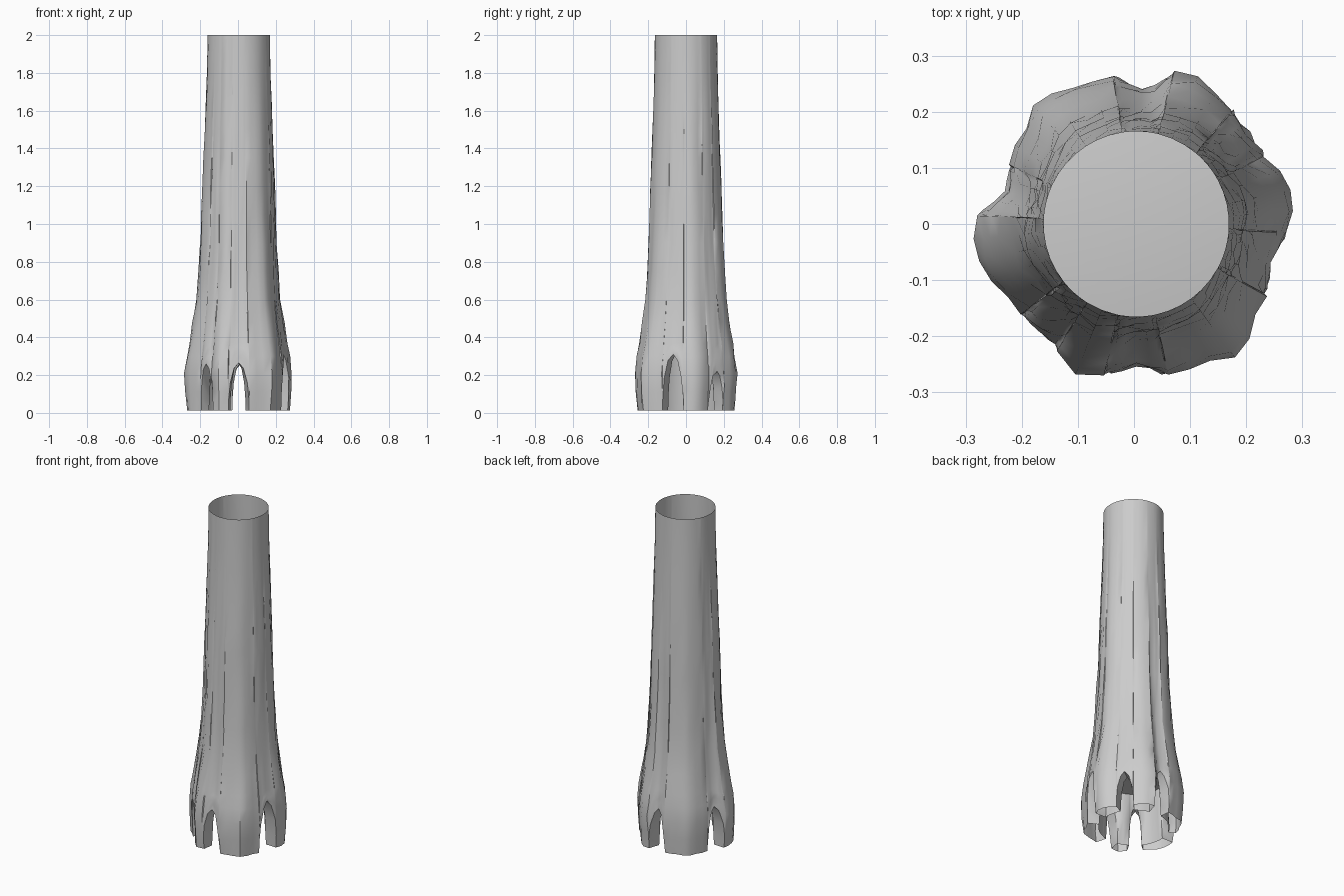
import bpy, bmesh, math, random

if "Cube" in bpy.data.objects:
    bpy.data.objects.remove(bpy.data.objects["Cube"])

random.seed(4)
TOP_R, BASE = 0.165, 0.012

# Irregular outline of the flared foot: (angle, radius)
OUTLINE = [(0, .272), (7, .29), (17, .282), (28, .258), (45, .262), (65, .282), (75, .284),
           (82, .25), (90, .246), (100, .27), (113, .268), (127, .287), (140, .262),
           (155, .248), (166, .245), (178, .288), (197, .29), (215, .255), (226, .268),
           (236, .26), (247, .293), (257, .275), (270, .258), (282, .275), (298, .278),
           (309, .303), (320, .272), (335, .262), (347, .262), (360, .272)]
# How strongly the foot outline shows at each height
FLARE = [(0, .88), (.1, .95), (.2, 1), (.3, .9), (.4, .74), (.6, .48), (.9, .31),
         (1.2, .22), (1.5, .12), (1.8, .03), (2, 0)]
# Arched openings: (start angle, end angle, crown height)
ARCHES = [(28, 50, .22), (76, 99, .26), (155, 177, .27), (218, 238, .26),
          (258, 282, .265), (331, 357, .31)]


def lerp_table(table, t):
    for (a, va), (b, vb) in zip(table, table[1:]):
        if a <= t <= b:
            return va + (vb - va) * (t - a) / (b - a)
    return table[-1][1]


# Columns around the trunk: (angle, lowest height, start of an arch span?)
columns = []
for i, (a, b, crown) in enumerate(ARCHES):
    for u in (-1, -.96, -.8, -.45, 0, .45, .8, .96, 1):
        low = max(BASE, crown * math.sqrt(1 - u * u))
        columns.append(((a + b) / 2 + u * (b - a) / 2, low, u < 1))
    nxt = ARCHES[(i + 1) % len(ARCHES)][0] + (360 if i == len(ARCHES) - 1 else 0)
    n = max(2, round((nxt - b) / 8))
    for k in range(1, n):
        columns.append((b + (nxt - b) * k / n, BASE, False))

bm = bmesh.new()


def ring_vert(angle, r, z, cx=0.0):
    a = math.radians(angle)
    return bm.verts.new((cx + r * math.cos(a), r * math.sin(a), z))


UPPER = [.37, .48, .6, .75, .9, 1.05, 1.2, 1.35, 1.5, 1.65, 1.8, 2.0]
outer, inner = [], []
for angle, low, _ in columns:
    full = lerp_table(OUTLINE, angle % 360)
    heights = [low + (UPPER[0] - low) * t for t in (0, .28, .55, .8)] + UPPER
    col = []
    for z in heights:
        f = lerp_table(FLARE, z)
        r = TOP_R + (full - TOP_R) * f + random.uniform(-.004, .004) * min(1, 2 - z)
        col.append(ring_vert(angle, r, z, .004))
    outer.append(col)
    # inner wall of the legs, ending at the rim of the ceiling
    rim = .325
    inner.append([ring_vert(angle, .195 - .02 * t, low + (rim - low) * t) for t in (0, .5, 1)])

# Skin, inner leg walls, arch tunnels and domed ceiling
centre = bm.verts.new((0, 0, .345))
N = len(columns)
for i in range(N):
    j = (i + 1) % N
    for k in range(len(outer[0]) - 1):
        bm.faces.new((outer[i][k], outer[j][k], outer[j][k + 1], outer[i][k + 1]))
    for k in range(2):
        bm.faces.new((inner[j][k], inner[i][k], inner[i][k + 1], inner[j][k + 1]))
    bm.faces.new((inner[j][2], inner[i][2], centre))
    if columns[i][2]:
        bm.faces.new((outer[j][0], outer[i][0], inner[i][0], inner[j][0]))

mesh = bpy.data.meshes.new("hollow_trunk")
bm.to_mesh(mesh)
bm.free()
trunk = bpy.data.objects.new("hollow_trunk", mesh)
bpy.context.collection.objects.link(trunk)
bpy.context.view_layer.objects.active = trunk
trunk.select_set(True)
bpy.ops.object.shade_smooth_by_angle(angle=math.radians(40))
